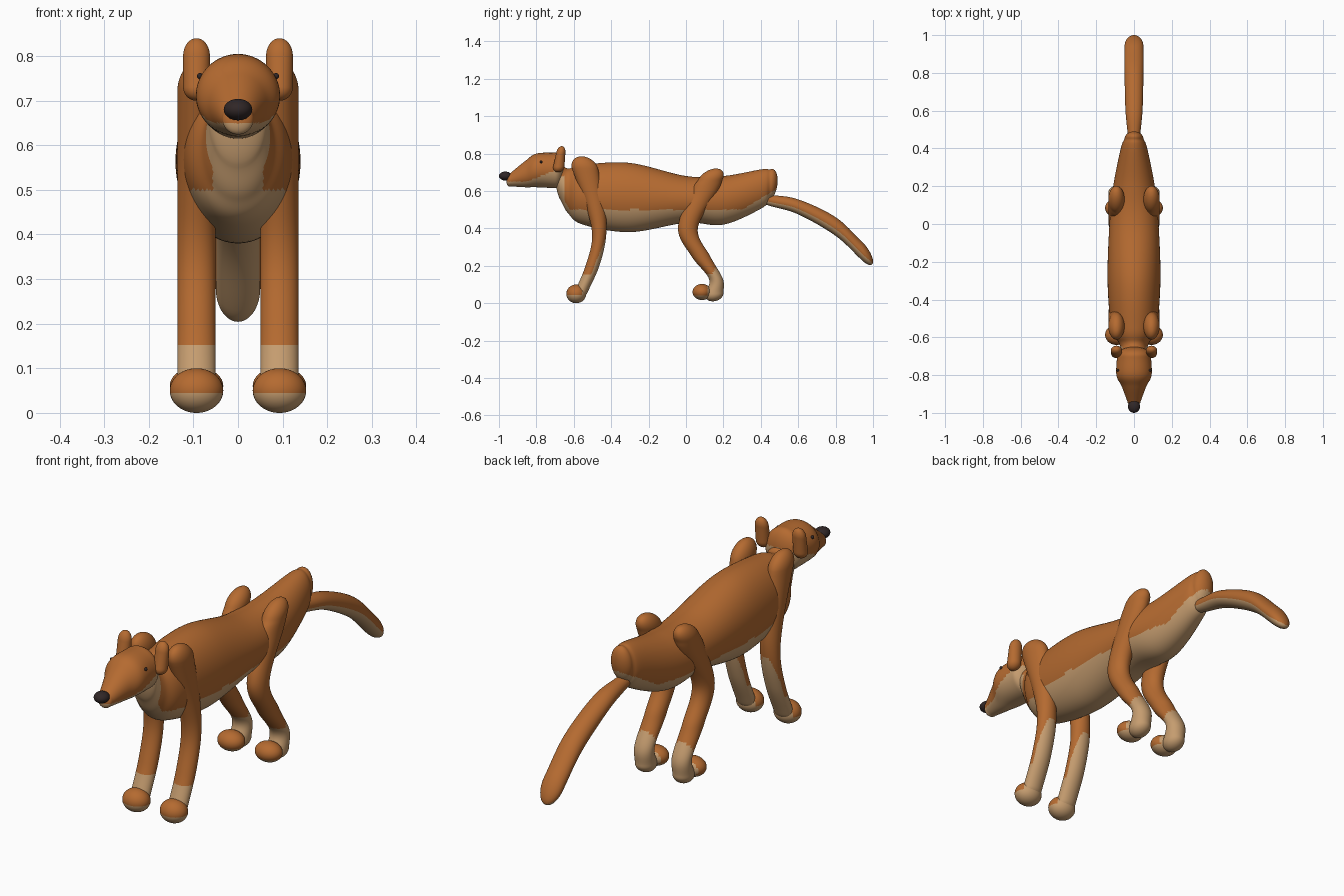
import bpy, bmesh, math
from mathutils import Vector, Matrix

cube = bpy.data.objects.get("Cube")
if cube:
    bpy.data.objects.remove(cube, do_unlink=True)


def material(name, red, green, blue):
    colour = (red, green, blue, 1)
    mat = bpy.data.materials.new(name)
    mat.diffuse_color = colour
    mat.use_nodes = True
    mat.node_tree.nodes["Principled BSDF"].inputs["Base Color"].default_value = colour
    return mat


FUR = material("rust fur", 0.46, 0.145, 0.03)
CREAM = material("cream fur", 0.56, 0.335, 0.16)
DARK = material("dark nose", 0.03, 0.02, 0.02)


def finish(name, mesh, materials, cream_rule=None):
    """Turn the mesh into a smooth object; cream_rule picks the cream faces."""
    bmesh.ops.recalc_face_normals(mesh, faces=mesh.faces)
    for face in mesh.faces:
        face.smooth = True
        if cream_rule and cream_rule(face.calc_center_median(), face.normal):
            face.material_index = 1
    data = bpy.data.meshes.new(name)
    mesh.to_mesh(data)
    mesh.free()
    for mat in materials:
        data.materials.append(mat)
    bpy.context.collection.objects.link(bpy.data.objects.new(name, data))


def spline(stations, steps):
    """Smooth curve through all stations."""
    points = [Vector(station) for station in stations]
    # Mirror the ends so the curve leaves them straight
    before = points[0] * 2 - points[1]
    after = points[-1] * 2 - points[-2]
    padded = [before, *points, after]
    curve = []
    for a, b, c, d in zip(padded, padded[1:], padded[2:], padded[3:]):
        start, end = (c - a) / 2, (d - b) / 2
        for step in range(steps):
            t = step / steps
            ease = t * t * (3 - 2 * t)
            curve.append(b.lerp(c, ease) + start * t * (1 - t) ** 2 - end * t * t * (1 - t))
    return curve + [points[-1]]


def dome(end, inner, length, steps):
    """Rounded end that carries on in the direction of the curve."""
    slope = (end[1] - inner[1]) / (end[0] - inner[0])
    reach = math.copysign(length, end[0] - inner[0])
    rings = []
    for step in range(1, steps):
        angle = math.pi / 2 * step / steps
        move, shrink = reach * math.sin(angle), math.cos(angle)
        rings.append(Vector((end[0] + move, end[1] + slope * move,
                             end[2] * shrink, end[3] * shrink)))
    return rings


def loft(name, axis, stations, domes, cream_rule, x=0, segments=64, steps=12):
    """Stations are (position on axis, centre, half depth, half width)."""
    curve = spline(stations, steps)
    first = dome(curve[0], curve[1], domes[0], steps)
    last = dome(curve[-1], curve[-2], domes[1], steps)
    mesh = bmesh.new()
    rings = []
    for place, centre, depth, width in first[::-1] + curve + last:
        ring = []
        for k in range(segments):
            angle = math.tau * k / segments
            across = x + width * math.cos(angle)
            other = centre + depth * math.sin(angle)
            spot = (across, place, other) if axis == "Y" else (across, other, place)
            ring.append(mesh.verts.new(spot))
        rings.append(ring)
    for ring, following in zip(rings, rings[1:]):
        for k in range(segments):
            mesh.faces.new((ring[k - 1], ring[k], following[k], following[k - 1]))
    mesh.faces.new(rings[0])
    mesh.faces.new(rings[-1])
    finish(name, mesh, [FUR, CREAM], cream_rule)


def upright(name, x, width, stations, domes, cream_rule=None):
    """Upright limb of even width; stations are (height, y, half depth)."""
    loft(name, "Z", [(*station, width) for station in stations], domes, cream_rule, x)


def ball(name, centre, radii, materials, cream_rule=None):
    mesh = bmesh.new()
    bmesh.ops.create_uvsphere(mesh, u_segments=40, v_segments=28, radius=1)
    mesh.transform(Matrix.Translation(centre) @ Matrix.Diagonal((*radii, 1)))
    finish(name, mesh, materials, cream_rule)


# Colour rules
def body_cream(centre, normal):
    bib = centre.y < -0.57 and abs(centre.x) < 0.057
    throat = centre.y < -0.65
    if bib or throat:
        return centre.z < 0.68
    return centre.z < 0.5 + 0.6 * max(0, centre.y - 0.3)


def head_cream(centre, normal):
    return centre.z < 0.65 + 0.4 * max(0, centre.y + 0.85)


def tail_cream(centre, normal):
    return normal.z < -0.3


def front_leg_cream(centre, normal):
    return centre.z < 0.155 + (0.2 * normal.y if normal.y > 0.3 else 0)


def back_leg_cream(centre, normal):
    return centre.z < 0.16 + 0.04 * max(0, normal.y)


# Trunk with neck
loft("body", "Y", [
    (-0.67, 0.65, 0.1, 0.065),
    (-0.63, 0.6, 0.12, 0.08),
    (-0.55, 0.58, 0.16, 0.12),
    (-0.3, 0.565, 0.185, 0.14),
    (0, 0.555, 0.125, 0.13),
    (0.2, 0.55, 0.13, 0.11),
    (0.4, 0.61, 0.105, 0.07),
    (0.45, 0.635, 0.08, 0.05),
], (0.03, 0.04), body_cream, segments=96)

# Head, muzzle and nose
loft("head", "Y", [
    (-0.94, 0.66, 0.035, 0.035),
    (-0.86, 0.69, 0.07, 0.065),
    (-0.8, 0.71, 0.09, 0.093),
    (-0.7, 0.71, 0.095, 0.09),
], (0.02, 0.05), head_cream)
ball("nose", (0, -0.966, 0.68), (0.032, 0.034, 0.024), [DARK])

# Tail
loft("tail", "Y", [
    (0.45, 0.55, 0.03, 0.03),
    (0.6, 0.515, 0.04, 0.045),
    (0.8, 0.41, 0.05, 0.05),
    (0.94, 0.28, 0.05, 0.05),
], (0.05, 0.06), tail_cream)

# Paired parts
for tag, side in (("left", 1), ("right", -1)):
    x = side * 0.093
    upright(f"{tag}_ear", x, 0.03, [(0.73, -0.68, 0.03), (0.8, -0.67, 0.025)], (0.03, 0.04))
    ball(f"{tag}_eye", (side * 0.085, -0.775, 0.755), [0.007] * 3, [DARK])

    # Front leg up to the shoulder hump
    upright(f"{tag}_front_leg", x, 0.043, [
        (0.06, -0.56, 0.035),
        (0.2, -0.5, 0.037),
        (0.35, -0.465, 0.037),
        (0.5, -0.48, 0.05),
        (0.72, -0.54, 0.07),
    ], (0.04, 0.065), front_leg_cream)
    ball(f"{tag}_front_paw", (x, -0.587, 0.05), (0.06, 0.053, 0.05), [FUR, CREAM],
         lambda centre, normal: centre.z < 0.043 or centre.y > -0.555)

    # Back leg from the heel up to the hip hump
    upright(f"{tag}_back_leg", x, 0.043, [
        (0.05, 0.15, 0.05),
        (0.13, 0.16, 0.037),
        (0.25, 0.08, 0.05),
        (0.4, 0.01, 0.053),
        (0.6, 0.1, 0.07),
        (0.66, 0.13, 0.065),
    ], (0.04, 0.06), back_leg_cream)
    ball(f"{tag}_back_paw", (x, 0.085, 0.06), (0.06, 0.05, 0.043), [FUR, CREAM],
         lambda centre, normal: centre.z < 0.04 or centre.y > 0.115)
